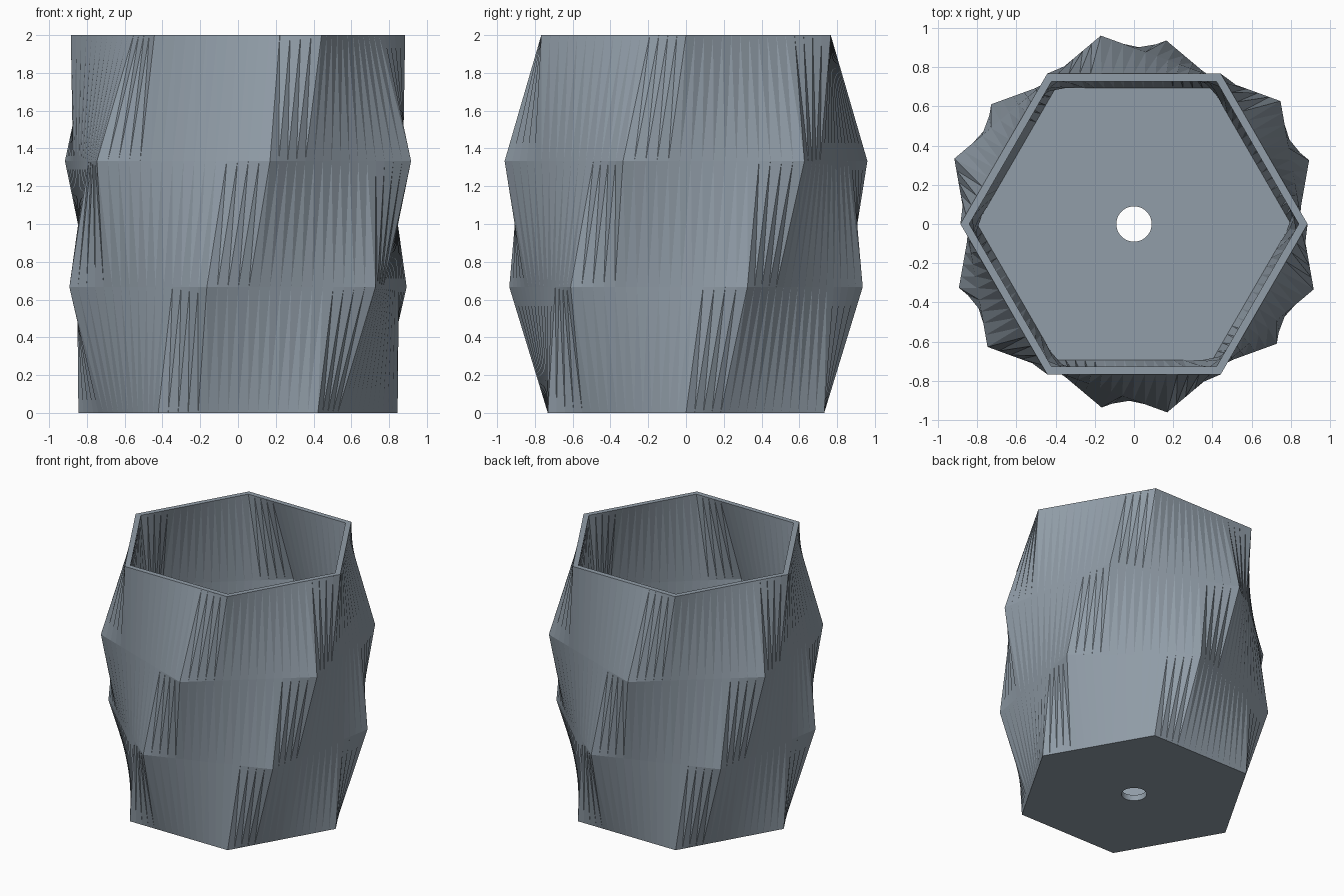
import bpy
import bmesh
from math import cos, sin, pi, radians
from mathutils import Vector

cube = bpy.data.objects.get("Cube")
if cube:
    bpy.data.objects.remove(cube, do_unlink=True)

SIDES = 6
STEPS = 16            # points along each side
SHIFT = 4             # points each level slips back against its twist
TWIST = radians(20)   # turn from level to level
WALL = 0.045
HOLE = 0.09
RADII = [0.845, 0.95, 0.975, 0.885]
HEIGHTS = [0, 2 / 3, 4 / 3, 2]

mat = bpy.data.materials.new("slate grey")
mat.use_nodes = True
colour = (0.283, 0.337, 0.391, 1)
mat.diffuse_color = colour
mat.node_tree.nodes["Principled BSDF"].inputs["Base Color"].default_value = colour


def hexagon(level, inset=0.0, z=None):
    """Evenly divided hexagon for one level of the twisted wall."""
    z = HEIGHTS[level] if z is None else z
    radius = RADII[level] - inset
    points = []
    for i in range(SIDES * STEPS):
        side, step = divmod(i - SHIFT * level, STEPS)
        a, b = [radius * Vector((cos(t), sin(t), 0)) for t in
                (TWIST * level + 2 * pi * (side + k) / SIDES for k in (0, 1))]
        points.append(a.lerp(b, step / STEPS) + Vector((0, 0, z)))
    return points


def circle(z):
    """Drain hole edge, lined up with the bottom hexagon."""
    return [p.normalized() * HOLE + Vector((0, 0, z)) for p in hexagon(0)]


# Loops in order: under the floor, up the outside, down the inside, to the hole
loops = [circle(0)]
loops += [hexagon(k) for k in range(4)]
loops += [hexagon(k, WALL) for k in (3, 2, 1)]
loops += [hexagon(0, WALL, WALL), circle(WALL)]

bm = bmesh.new()
rings = [[bm.verts.new(p) for p in loop] for loop in loops]
for a, b in zip(rings, rings[1:] + rings[:1]):
    for i in range(len(a)):
        j = (i + 1) % len(a)
        bm.faces.new((a[i], a[j], b[j], b[i]))
bmesh.ops.triangulate(bm, faces=bm.faces[:], quad_method='SHORT_EDGE')
bmesh.ops.recalc_face_normals(bm, faces=bm.faces[:])

mesh = bpy.data.meshes.new("twisted_planter")
bm.to_mesh(mesh)
bm.free()
mesh.materials.append(mat)
planter = bpy.data.objects.new("twisted_planter", mesh)
bpy.context.collection.objects.link(planter)
